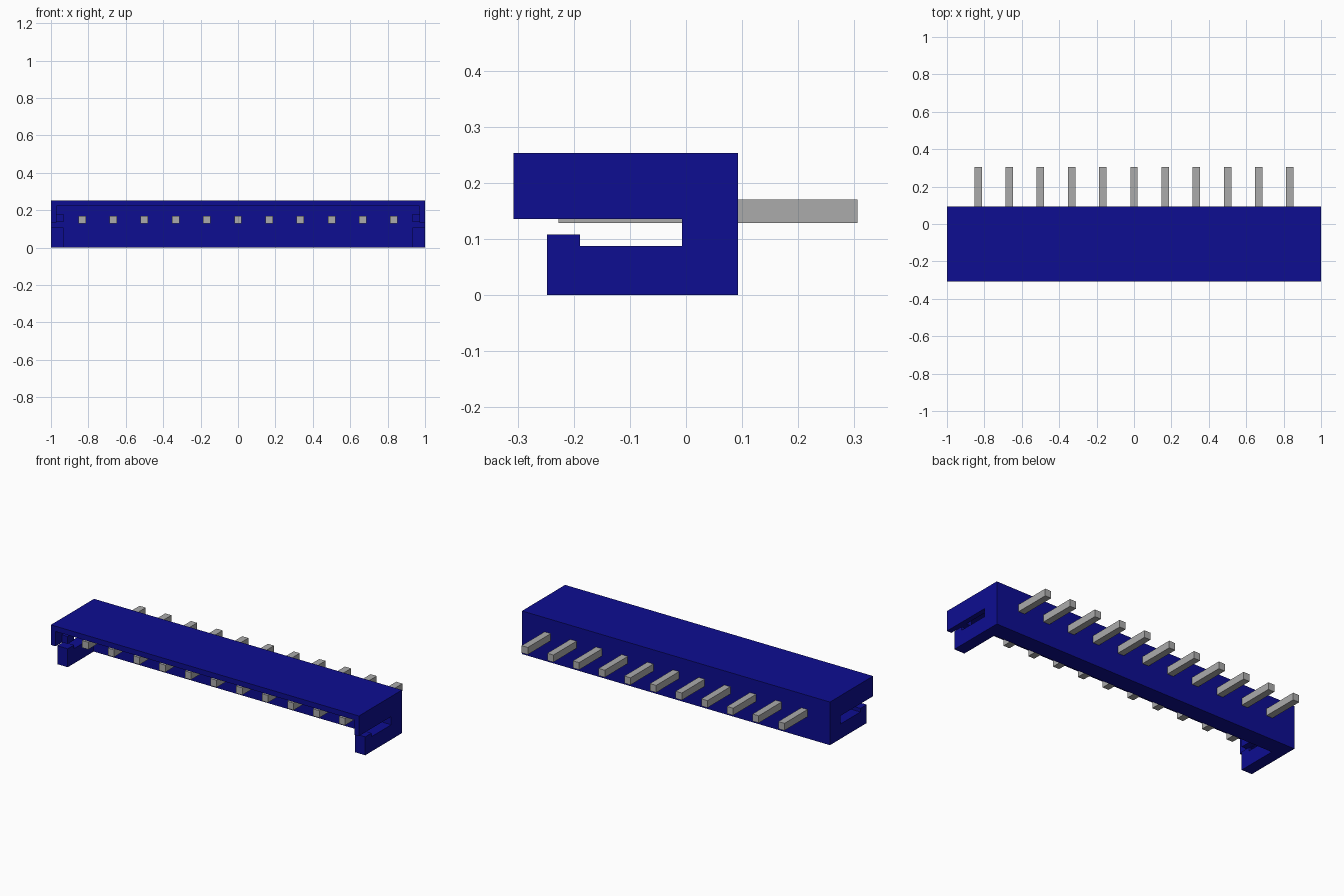
import bpy, bmesh

cube = bpy.data.objects.get("Cube")
if cube:
    bpy.data.objects.remove(cube, do_unlink=True)


def material(name, color):
    m = bpy.data.materials.new(name)
    m.use_nodes = True
    m.diffuse_color = color
    bsdf = next(n for n in m.node_tree.nodes if n.type == 'BSDF_PRINCIPLED')
    bsdf.inputs["Base Color"].default_value = color
    return m


blue = material("blue plastic", (0.004, 0.004, 0.285, 1))
grey = material("grey metal", (0.41, 0.41, 0.41, 1))


def extrude_x(name, profile, x0, x1, mat):
    """Extrude a (y, z) outline along x."""
    bm = bmesh.new()
    face = bm.faces.new([bm.verts.new((x0, y, z)) for y, z in profile])
    new = bmesh.ops.extrude_face_region(bm, geom=[face])["geom"]
    verts = [v for v in new if isinstance(v, bmesh.types.BMVert)]
    bmesh.ops.translate(bm, verts=verts, vec=(x1 - x0, 0, 0))
    bmesh.ops.recalc_face_normals(bm, faces=bm.faces[:])
    mesh = bpy.data.meshes.new(name)
    bm.to_mesh(mesh)
    bm.free()
    mesh.materials.append(mat)
    obj = bpy.data.objects.new(name, mesh)
    bpy.context.collection.objects.link(obj)
    return obj


def rect(y0, y1, z0, z1):
    return [(y0, z0), (y1, z0), (y1, z1), (y0, z1)]


FRONT, WALL, BACK, TOP = -0.307, -0.007, 0.093, 0.253
TIP, LIP = -0.248, -0.189

# Roof and back wall in one L-shaped section
extrude_x("housing", [(WALL, 0), (BACK, 0), (BACK, TOP), (FRONT, TOP),
                      (FRONT, 0.222), (WALL, 0.222)], -0.97, 0.97, blue)

# Hooked end walls, with a slot open to the front
end_outline = [(TIP, 0), (BACK, 0), (BACK, TOP), (FRONT, TOP), (FRONT, 0.135),
               (WALL, 0.135), (WALL, 0.087), (LIP, 0.087), (LIP, 0.108), (TIP, 0.108)]
arm_outline = [(TIP, 0), (WALL, 0), (WALL, 0.087), (LIP, 0.087), (LIP, 0.108), (TIP, 0.108)]
for side, s in (("left", 1), ("right", -1)):
    extrude_x(side + "_end_wall", end_outline, s * 0.97, s * 1.0, blue)
    extrude_x(side + "_arm", arm_outline, s * 0.932, s * 0.97, blue)
    extrude_x(side + "_latch_lug", rect(TIP, LIP, 0.137, 0.18), s * 0.932, s * 0.97, blue)

# Row of square contact pins passing through the back wall
for i in range(11):
    x = (i - 5) / 6
    extrude_x(f"pin_{i + 1}", rect(-0.227, 0.306, 0.128, 0.17), x - 0.02, x + 0.02, grey)
